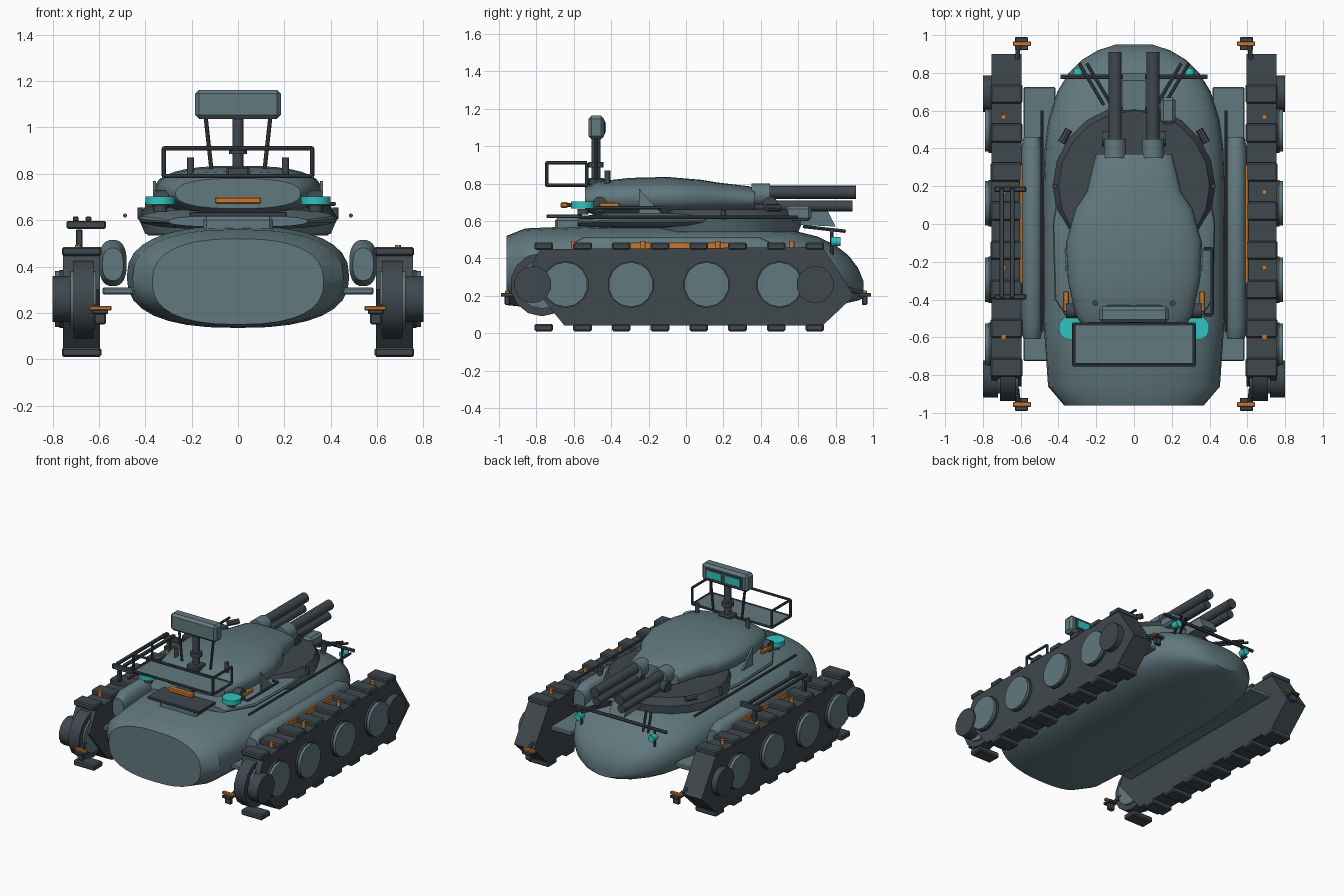
import bpy, bmesh, math
from mathutils import Vector

if "Cube" in bpy.data.objects:
    bpy.data.objects.remove(bpy.data.objects["Cube"])


def material(name, red, green, blue):
    mat = bpy.data.materials.new(name)
    mat.use_nodes = True
    mat.diffuse_color = (red, green, blue, 1)
    mat.node_tree.nodes["Principled BSDF"].inputs["Base Color"].default_value = mat.diffuse_color
    return mat


ARMOR = material("armor blue grey", .12, .19, .21)
DARK = material("dark steel", .05, .065, .075)
ORANGE = material("orange", .6, .19, .03)
TEAL = material("teal glass", .03, .55, .53)


def finish(name, bm, mat, mirror=False, bevel=0, smooth=False):
    bmesh.ops.recalc_face_normals(bm, faces=bm.faces)
    mesh = bpy.data.meshes.new(name)
    bm.to_mesh(mesh)
    bm.free()
    part = bpy.data.objects.new(name, mesh)
    bpy.context.collection.objects.link(part)
    mesh.materials.append(mat)
    if bevel:
        modifier = part.modifiers.new("bevel", 'BEVEL')
        modifier.width, modifier.segments = bevel, 1
    if mirror:
        part.modifiers.new("mirror", 'MIRROR').use_mirror_merge = False
    if smooth:
        bpy.ops.object.select_all(action='DESELECT')
        part.select_set(True)
        bpy.context.view_layer.objects.active = part
        bpy.ops.object.shade_smooth_by_angle(angle=math.radians(35))


def box(name, center, size, mat, mirror=False):
    """Box with edges chamfered in proportion to its thinnest side."""
    bm = bmesh.new()
    bmesh.ops.create_cube(bm, size=1)
    for vert in bm.verts:
        vert.co = Vector(center) + vert.co * Vector(size)
    finish(name, bm, mat, mirror, bevel=min(size) / 5)


def bar(name, start, end, radius, mat=DARK, mirror=False, sides=8, tip=None):
    """Round bar or cone between two points."""
    start, end = Vector(start), Vector(end)
    along = end - start
    bm = bmesh.new()
    bmesh.ops.create_cone(bm, cap_ends=True, segments=sides, radius1=radius,
                          radius2=tip or radius, depth=along.length)
    turn = along.to_track_quat('Z', 'Y')
    for vert in bm.verts:
        vert.co = turn @ vert.co + (start + end) / 2
    finish(name, bm, mat, mirror, smooth=sides > 8)


def drum(name, center, axis, length, radius, mat=DARK, mirror=True):
    """Round part centred on a point and lying along one axis."""
    half = Vector([length / 2 if letter == axis else 0 for letter in "xyz"])
    center = Vector(center)
    bar(name, center - half, center + half, radius, mat, mirror, sides=14)


def rail(name, points, radius=.009, mirror=False):
    for start, end in zip(points, points[1:]):
        bar(name, start, end, radius, mirror=mirror)


def loft(name, stations, mat, center=0, mirror=False, power=2.5, count=32):
    """Skin rounded sections given as (y, half width, low z, high z)."""
    bm = bmesh.new()
    rings = []
    for y, width, low, high in stations:
        ring = []
        for step in range(count):
            angle = math.tau * step / count
            across, up = [math.copysign(abs(wave) ** (2 / power), wave)
                          for wave in (math.cos(angle), math.sin(angle))]
            ring.append(bm.verts.new((center + across * width, y,
                                      (low + high + up * (high - low)) / 2)))
        rings.append(ring)
    for near, far in zip(rings, rings[1:]):
        for step in range(count):
            bm.faces.new((near[step], near[step - 1], far[step - 1], far[step]))
    bm.faces.new(rings[0])
    bm.faces.new(rings[-1])
    finish(name, bm, mat, mirror, smooth=True)


def slab(name, outline, center, width, mat, mirror=False):
    """Extrude a (y, z) outline along x."""
    bm = bmesh.new()
    face = bm.faces.new([bm.verts.new((center - width / 2, y, z)) for y, z in outline])
    extruded = bmesh.ops.extrude_face_region(bm, geom=[face])["geom"]
    for item in extruded:
        if isinstance(item, bmesh.types.BMVert):
            item.co.x += width
    finish(name, bm, mat, mirror)


# Hull: blunt front, then a rounded taper to the rear nose
WIDE, BELLY, DECK, NOSE = .48, .135, .575, .2
hull = [(-.96, .37, .15, .52), (-.86, .455, .14, .56), (-.5, WIDE, BELLY, DECK)]
for y in (0, .2, .4, .55, .7, .8, .87, .92, .95):
    taper = math.sqrt(1 - (y / .96) ** 4)
    hull.append((y, WIDE * taper, NOSE + (BELLY - NOSE) * taper, NOSE + (DECK - NOSE) * taper))
loft("hull", hull, ARMOR)

# Turret on its ring
RING = .2
bar("turret_skirt", (0, RING, .54), (0, RING, .61), .4, ARMOR, sides=20, tip=.43)
bar("turret_ring", (0, RING, .61), (0, RING, .66), .43, sides=20, tip=.4)
loft("turret_rear_base", [(-.58, .3, .57, .62), (-.4, .42, .56, .65),
                          (0, .43, .56, .65), (RING, .4, .57, .64)], ARMOR)
loft("turret", [(-.54, .27, .65, .78), (-.48, .31, .63, .81), (-.3, .35, .62, .83),
                (-.1, .36, .62, .835), (.08, .31, .63, .82), (.17, .25, .64, .805),
                (.34, .21, .65, .785), (.37, .2, .66, .77)], ARMOR)
box("engine_grille", (0, -.65, .625), (.42, .19, .02), DARK)
box("grille_support", (0, -.6, .58), (.3, .2, .07), ARMOR)
box("front_light_bar", (0, -.65, .685), (.2, .04, .03), ORANGE)
box("light_bar_mount", (0, -.58, .685), (.12, .12, .02), DARK)
box("gun_sight", (.18, .6, .64), (.08, .14, .08), ARMOR)
slab("rear_mount", [(.58, .58), (.8, .57), (.76, .65), (.6, .65)], 0, .12, ARMOR)

# Sensor mast
MAST = -.48
drum("mast", (0, MAST, .92), "z", .26, .024, mirror=False)
drum("mast_collar", (0, MAST, .9), "z", .03, .04, mirror=False)
box("mast_foot", (0, MAST, .81), (.1, .09, .04), DARK)
box("sensor_head", (0, MAST, 1.1), (.37, .085, .125), ARMOR)
box("sensor_frame", (0, MAST + .045, 1.1), (.3, .006, .075), DARK)
box("sensor_screen", (.075, MAST + .05, 1.1), (.12, .006, .055), TEAL, mirror=True)
rail("mast_strut", [(.115, MAST, .82), (.14, MAST, 1.05)], mirror=True)

# Basket in front of the mast
SIDE, BACK, FRONT, BASE, TOP = .32, -.53, -.745, .79, .91
box("basket_floor", (0, (BACK + FRONT) / 2, BASE), (2 * SIDE, BACK - FRONT, .008), ARMOR)
for z in (BASE, TOP):
    rail("basket_rail", [(-SIDE, BACK, z), (-SIDE, FRONT, z), (SIDE, FRONT, z), (SIDE, BACK, z)])
rail("basket_back_rail", [(-SIDE, BACK, BASE), (SIDE, BACK, BASE)])
for y in (BACK, FRONT):
    rail("basket_post", [(SIDE, y, BASE), (SIDE, y, TOP)], mirror=True)

# Twin guns, each with a lower barrel
GUN = .1
drum("gun_barrel", (GUN, .65, .753), "y", .52, .036)
drum("lower_barrel", (GUN, .62, .68), "y", .54, .03)
drum("gun_collar", (GUN, .4, .74), "y", .1, .06, ARMOR)
drum("gun_trunnion", (.15, .45, .69), "x", .04, .04)

# Turret fittings
drum("vent_pipe", (.205, -.42, .82), "z", .1, .015)
drum("beacon", (.335, -.55, .685), "z", .035, .065, TEAL)
drum("beacon_mount", (.335, -.55, .65), "z", .03, .03)
box("side_marker", (.36, -.41, .685), (.03, .11, .025), ORANGE, mirror=True)
drum("side_hub", (.33, -.46, .69), "x", .06, .04)
slab("side_fin", [(-.25, .64), (-.13, .64), (-.25, .77)], .36, .012, ARMOR, mirror=True)
rail("ring_handle", [(.385, .43, .67), (.345, .5, .67)], .02, mirror=True)
rail("side_rod", [(.487, -.57, .62), (.487, .6, .62)], mirror=True)
drum("ring_bolt", (.42, RING, .63), "z", .05, .013)
rail("hull_handle", [(.37, -.48, .67), (.415, -.48, .67), (.415, -.13, .67), (.37, -.13, .67)])

# Rear grab rail, braces and lamps
REAR, RAIL = .78, .545
rail("rear_rail", [(-.39, REAR, RAIL), (.39, REAR, RAIL)], .012)
for x in (.12, .16):
    rail("rear_brace", [(x, .63, .57), (x + .13, .85, RAIL)], mirror=True)
drum("rear_lamp", (.295, .8, .49), "y", .05, .025, TEAL)
rail("rear_lamp_post", [(.295, REAR, .4), (.295, REAR, RAIL)], mirror=True)

# Side pods and track mounts
loft("side_pod", [(-.61, .045, .34, .48), (-.54, .06, .315, .515),
                  (.39, .06, .315, .515), (.46, .045, .34, .48)], ARMOR, center=.54, mirror=True)
box("track_mount", (.5, 0, .295), (.17, 1.45, .03), ARMOR, mirror=True)

# Tracks, treads and wheels
TRACK, AXLE = .675, .26
slab("track_body", [(-.86, .3), (-.78, .45), (.73, .46), (.9, .2), (.73, .04), (-.65, .04)],
     TRACK, .16, DARK, mirror=True)
drum("idler", (.667, -.77, AXLE), "x", .085, .17)
drum("idler_hub", (.667, -.77, AXLE), "x", .11, .13, ARMOR)
for index in range(8):
    y = -.76 + index * .207
    for z in (.03, .465):
        box("tread", (TRACK, y, z), (.17, .1, .04), DARK, mirror=True)
for y in (-.645, -.295, .11, .5):
    drum("road_wheel", (.765, y, AXLE), "x", .05, .12, ARMOR)
    drum("wheel_rim", (.755, y, AXLE), "x", .03, .126)
for y in (-.82, .69):
    drum("end_wheel", (.76, y, AXLE), "x", .08, .1)

# Track markings and corner lamps
box("track_stripe", (.597, 0, .467), (.018, .63, .035), ORANGE, mirror=True)
for y in (.566, .17, -.23, -.6):
    drum("track_stud", (.69, y, .467), "z", .05, .014, ORANGE)
for end in (-1, 1):
    y = end * .955
    box("corner_lamp", (.593, y, .22), (.095, .025, .018), ORANGE, mirror=True)
    box("lamp_body", (.595, y, .205), (.07, .07, .02), DARK, mirror=True)
    box("lamp_flap", (.595, y, .175), (.05, .03, .05), DARK, mirror=True)
    rail("lamp_arm", [(.62, end * .87, .235), (.61, y, .21)], .012, mirror=True)

# Stowage rack on the right track
for y in (.185, -.385):
    box("rack_crossbar", (-.655, y, .58), (.17, .03, .035), DARK)
    box("rack_leg", (-.685, y, .52), (.03, .025, .08), DARK)
for x in (-.7, -.645):
    box("rack_rail", (x, -.1, .605), (.025, .58, .02), DARK)
